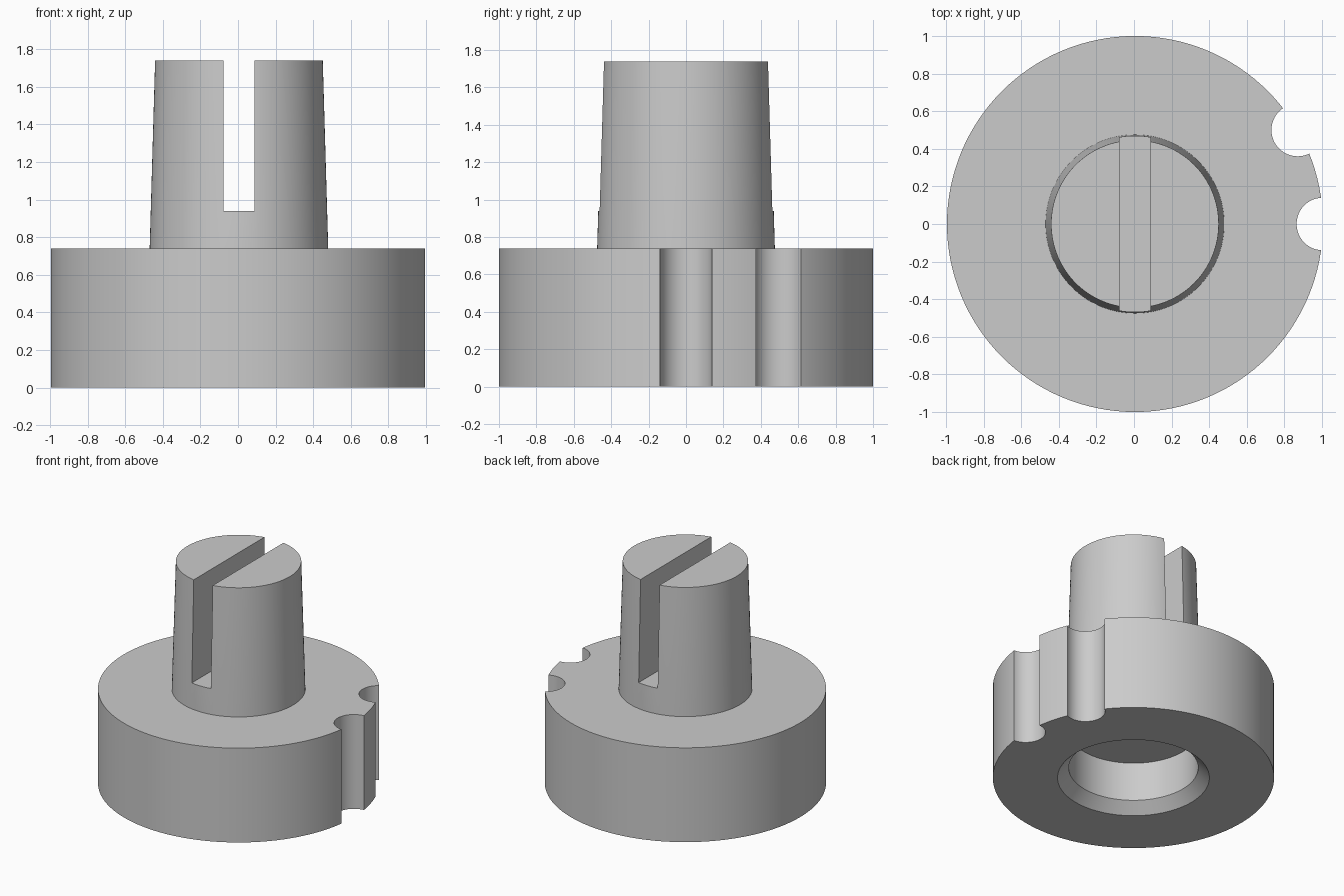
import bpy
import bmesh
import math
from mathutils import Matrix

cube = bpy.data.objects.get("Cube")
if cube:
    bpy.data.objects.remove(cube, do_unlink=True)

CX = 0.005            # axis of the turned parts
BASE_TOP = 0.74
STEM_TOP = 1.74

grey = bpy.data.materials.new("plain grey")
grey.use_nodes = True
colour = (0.6, 0.6, 0.6, 1.0)
grey.diffuse_color = colour
grey.node_tree.nodes["Principled BSDF"].inputs["Base Color"].default_value = colour


def make_object(name, bm):
    bmesh.ops.recalc_face_normals(bm, faces=bm.faces)
    mesh = bpy.data.meshes.new(name)
    bm.to_mesh(mesh)
    bm.free()
    mesh.materials.append(grey)
    obj = bpy.data.objects.new(name, mesh)
    bpy.context.collection.objects.link(obj)
    return obj


def turned(name, profile, x=CX, y=0.0, segments=128):
    """Closed solid of revolution from (radius, z) points, bottom to top."""
    bm = bmesh.new()
    rings = []
    for r, z in profile:
        rings.append([bm.verts.new((x + r * math.cos(a), y + r * math.sin(a), z))
                      for a in (2 * math.pi * i / segments for i in range(segments))])
    for low, high in zip(rings, rings[1:]):
        for i in range(segments):
            j = (i + 1) % segments
            bm.faces.new((low[i], low[j], high[j], high[i]))
    bm.faces.new(rings[0])
    bm.faces.new(rings[-1])
    return make_object(name, bm)


def box(name, size, centre):
    bm = bmesh.new()
    bmesh.ops.create_cube(bm, size=1.0, matrix=Matrix.Translation(centre) @ Matrix.Diagonal((*size, 1)))
    return make_object(name, bm)


def cut(obj, cutter):
    """Subtract the cutter from the object, then discard it."""
    cutter.hide_render = True
    mod = obj.modifiers.new("cut", 'BOOLEAN')
    mod.operation = 'DIFFERENCE'
    mod.solver = 'EXACT'
    mod.object = cutter
    bpy.ops.object.select_all(action='DESELECT')
    bpy.context.view_layer.objects.active = obj
    obj.select_set(True)
    bpy.ops.object.modifier_apply(modifier=mod.name)
    bpy.data.objects.remove(cutter, do_unlink=True)


# Round base with a chamfered blind bore underneath
base = turned("base", [(1.0, 0.0), (1.0, BASE_TOP)])
cut(base, turned("bore_cutter", [(0.64, -0.1), (0.46, 0.08), (0.46, 0.385)]))

# Two round notches in the rim, 30 degrees apart
for angle in (0, math.radians(30)):
    cut(base, turned("notch_cutter", [(0.14, -0.1), (0.14, BASE_TOP + 0.1)],
                     CX + math.cos(angle), math.sin(angle), 48))

# Tapered stem with a screwdriver slot running front to back
stem = turned("slotted_stem", [(0.475, BASE_TOP - 0.01), (0.475, BASE_TOP), (0.446, STEM_TOP)])
cut(stem, box("slot_cutter", (0.165, 1.2, 1.0), (CX, 0, 0.94 + 0.5)))

# Smooth round walls, crisp rims
bpy.ops.object.select_all(action='DESELECT')
for obj in (base, stem):
    obj.select_set(True)
bpy.context.view_layer.objects.active = base
bpy.ops.object.shade_smooth_by_angle(angle=math.radians(30))
